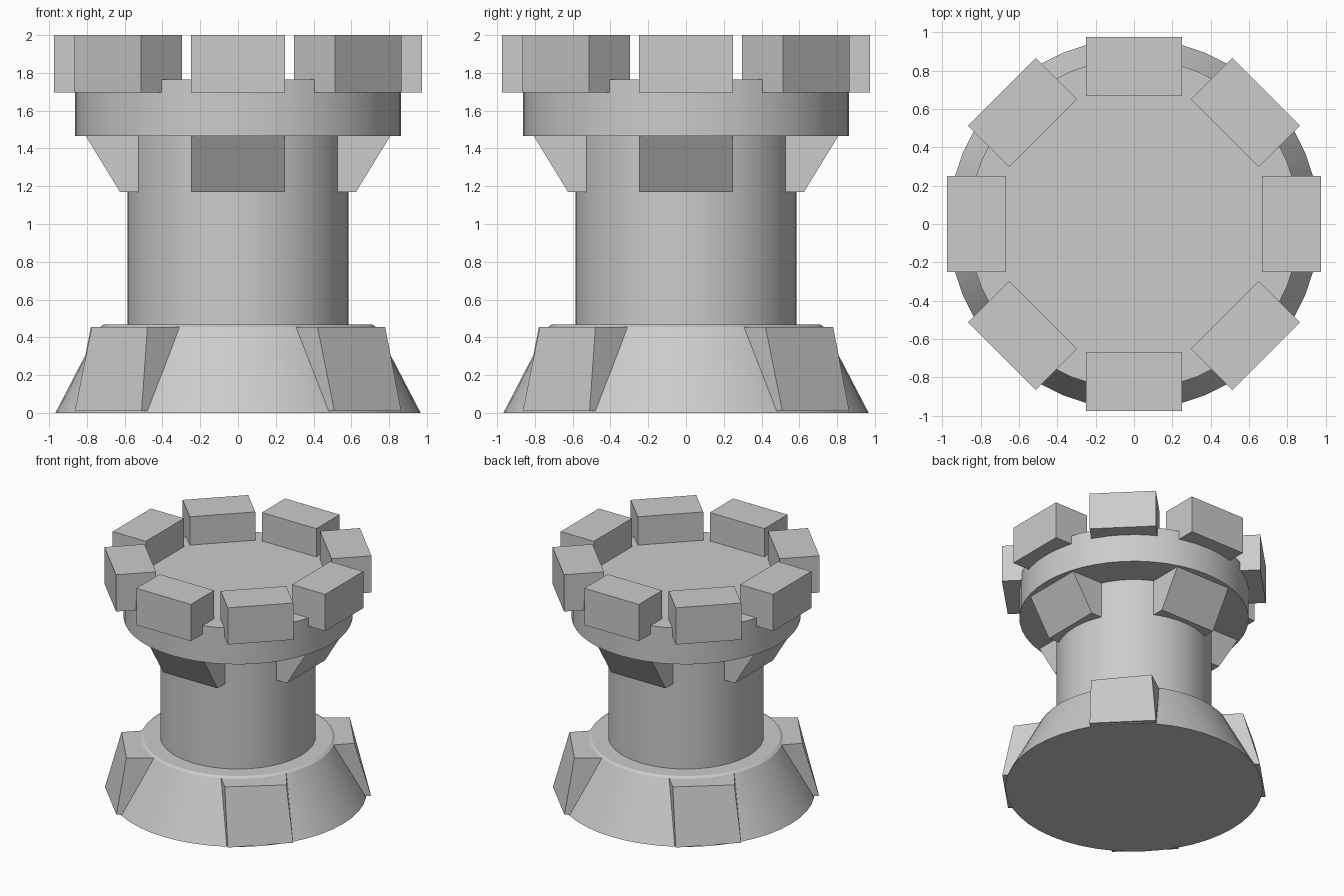
import bpy
import bmesh
import math
from mathutils import Matrix

cube = bpy.data.objects.get("Cube")
if cube:
    bpy.data.objects.remove(cube, do_unlink=True)

stone = bpy.data.materials.new("grey_stone")
stone.use_nodes = True
colour = (0.6, 0.6, 0.6, 1)
stone.diffuse_color = colour
stone.node_tree.nodes["Principled BSDF"].inputs["Base Color"].default_value = colour


def add_object(name, bm):
    bmesh.ops.recalc_face_normals(bm, faces=bm.faces)
    mesh = bpy.data.meshes.new(name)
    bm.to_mesh(mesh)
    bm.free()
    mesh.materials.append(stone)
    obj = bpy.data.objects.new(name, mesh)
    bpy.context.collection.objects.link(obj)
    return obj


def lathe(name, profile, sides=48):
    """Closed round part from (radius, height) points, bottom to top."""
    bm = bmesh.new()
    rings = []
    for r, z in profile:
        angles = [math.tau * i / sides for i in range(sides)]
        rings.append([bm.verts.new((r * math.cos(a), r * math.sin(a), z)) for a in angles])
    for low, high in zip(rings, rings[1:]):
        for i in range(sides):
            j = (i + 1) % sides
            bm.faces.new((low[i], low[j], high[j], high[i]))
    bm.faces.new(rings[0])
    bm.faces.new(rings[-1])
    obj = add_object(name, bm)
    bpy.ops.object.select_all(action="DESELECT")
    obj.select_set(True)
    bpy.context.view_layer.objects.active = obj
    bpy.ops.object.shade_smooth_by_angle(angle=math.radians(20))


def block_ring(name, count, start, z0, z1, bottom, top, skew=None):
    """Blocks around the axis; bottom and top are (inner, outer) radii.
    skew overrides one outer top corner as (radius, sideways)."""
    half = 0.25
    for k in range(count):
        bm = bmesh.new()
        loops = []
        for z, (inner, outer) in ((z0, bottom), (z1, top)):
            pts = [(inner, -half), (outer, -half), (outer, half), (inner, half)]
            if skew and z == z1:
                pts[2] = skew
            loops.append([bm.verts.new((u, t, z)) for u, t in pts])
        low, high = loops
        bm.faces.new(low)
        bm.faces.new(high)
        for i in range(4):
            j = (i + 1) % 4
            bm.faces.new((low[i], low[j], high[j], high[i]))
        turn = math.radians(start) + math.tau * k / count
        bm.transform(Matrix.Rotation(turn, 4, "Z"))
        add_object(f"{name}_{k + 1}", bm)


# Round body: flared foot, shaft and parapet disc
lathe("flared_base", [(0.967, 0), (0.73, 0.455), (0.71, 0.468)])
lathe("tower_shaft", [(0.585, 0.44), (0.585, 1.5)])
lathe("parapet_disc", [(0.862, 1.465), (0.862, 1.765)])

# Battlements, brackets under the parapet, and leaning buttresses at the foot
block_ring("battlement", 8, 0, 1.695, 2, (0.67, 0.975), (0.67, 0.975))
block_ring("bracket", 4, 0, 1.17, 1.467, (0.45, 0.625), (0.45, 0.807))
block_ring("buttress", 4, 45, 0.01, 0.455, (0.67, 0.972), (0.67, 0.845), (0.89, 0.212))
